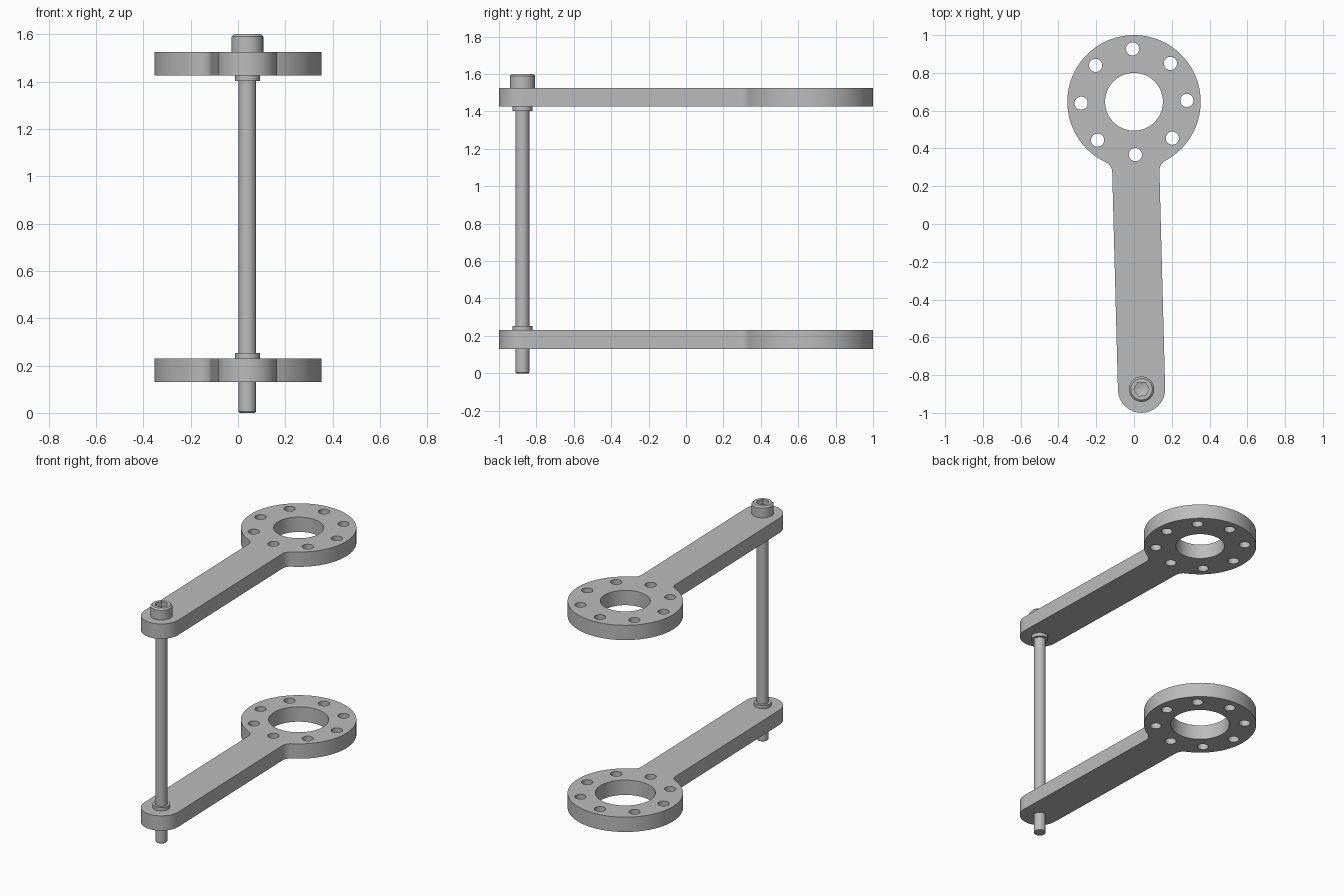
import bpy, bmesh
from math import sin, cos, pi, radians, sqrt, atan2

cube = bpy.data.objects.get("Cube")
if cube:
    bpy.data.objects.remove(cube)

# Single plain metal colour
GREY = (0.5, 0.5, 0.5, 1)
steel = bpy.data.materials.new("grey_steel")
steel.use_nodes = True
steel.diffuse_color = GREY
steel.node_tree.nodes["Principled BSDF"].inputs["Base Color"].default_value = GREY

RING_Y, RING_R = 0.647, 0.353
ARM_LEN, ARM_R, FILLET = 1.522, 0.125, 0.06
TILT = radians(1.5)
BOLT = (ARM_LEN * sin(TILT), RING_Y - ARM_LEN * cos(TILT))


def finish(name, bm, location, turn=0):
    bmesh.ops.remove_doubles(bm, verts=bm.verts, dist=1e-5)
    bmesh.ops.recalc_face_normals(bm, faces=bm.faces)
    mesh = bpy.data.meshes.new(name)
    bm.to_mesh(mesh)
    bm.free()
    mesh.materials.clear()
    mesh.materials.append(steel)
    obj = bpy.data.objects.new(name, mesh)
    obj.location = location
    obj.rotation_euler.z = turn
    bpy.context.collection.objects.link(obj)
    bpy.ops.object.select_all(action='DESELECT')
    obj.select_set(True)
    bpy.context.view_layer.objects.active = obj
    bpy.ops.object.shade_smooth_by_angle(angle=radians(30))
    return obj


def arc(cx, cy, r, start, end, n):
    return [(cx + r * cos(start + (end - start) * i / n),
             cy + r * sin(start + (end - start) * i / n)) for i in range(n + 1)]


def circle(cx, cy, r, n):
    return arc(cx, cy, r, 0, 2 * pi, n)[:-1]


def plate_outline():
    # Ring, concave fillets and round-ended arm as one outline
    fx = ARM_R + FILLET
    fy = -sqrt((RING_R + FILLET) ** 2 - fx ** 2)
    a = atan2(fy, fx)
    ring = arc(0, 0, RING_R, a, pi - a, 96)
    left = arc(-fx, fy, FILLET, -a, 0, 10)
    tip = arc(0, -ARM_LEN, ARM_R, pi, 2 * pi, 32)
    right = arc(fx, fy, FILLET, pi, pi + a, 10)
    return ring + left[1:] + tip + right[:-1]


def make_plate(name, z, bore):
    # Filled flat curve: inner loops become through holes
    curve = bpy.data.curves.new(name + "_profile", 'CURVE')
    curve.dimensions = '2D'
    curve.fill_mode = 'BOTH'
    curve.extrude = 0.05
    loops = [plate_outline(), circle(0, 0, bore, 64)]
    loops += [circle(0.28 * cos(k * pi / 4), 0.28 * sin(k * pi / 4), 0.035, 24)
              for k in range(8)]
    for loop in loops:
        spline = curve.splines.new('POLY')
        spline.points.add(len(loop) - 1)
        for point, (x, y) in zip(spline.points, loop):
            point.co = (x, y, 0, 1)
        spline.use_cyclic_u = True
    helper = bpy.data.objects.new(name + "_profile", curve)
    bpy.context.collection.objects.link(helper)
    mesh = bpy.data.meshes.new_from_object(
        helper.evaluated_get(bpy.context.evaluated_depsgraph_get()))
    bm = bmesh.new()
    bm.from_mesh(mesh)
    bpy.data.objects.remove(helper)
    bpy.data.meshes.remove(mesh)
    bpy.data.curves.remove(curve)
    finish(name, bm, (0, RING_Y, z), TILT)


def lathe(name, rows, n=48):
    # Each row is (radius, height, shape); hex rows follow a hexagon
    bm = bmesh.new()
    rings = []
    for r, z, shape in rows:
        ring = []
        for i in range(n):
            t = 2 * pi * i / n
            k = cos(pi / 6) / cos(t % (pi / 3) - pi / 6) if shape == "hex" else 1
            ring.append(bm.verts.new((r * k * cos(t), r * k * sin(t), z)))
        rings.append(ring)
    for low, high in zip(rings, rings[1:]):
        for i in range(n):
            j = (i + 1) % n
            bm.faces.new((low[i], low[j], high[j], high[i]))
    bmesh.ops.remove_doubles(bm, verts=bm.verts, dist=1e-5)
    return finish(name, bm, (*BOLT, 0), TILT)


# Two matching plates, the lower with the wider bore
make_plate("lower_plate", 0.18, 0.184)
make_plate("upper_plate", 1.475, 0.153)

# Long bolt with chamfered tip, round head and hexagonal socket
lathe("socket_bolt", [
    (0, 0, ""), (0.032, 0, ""), (0.037, 0.005, ""), (0.037, 1.525, ""),
    (0.067, 1.525, ""), (0.067, 1.59, ""), (0.057, 1.6, ""),
    (0.04, 1.6, "hex"), (0.04, 1.56, "hex"), (0, 1.548, "")])

# Retaining collars on the inner sides of the plates
for name, z in (("lower_collar", 0.23), ("upper_collar", 1.402)):
    lathe(name, [(0.037, z, ""), (0.053, z, ""), (0.053, z + 0.023, ""),
                 (0.037, z + 0.023, ""), (0.037, z, "")])
